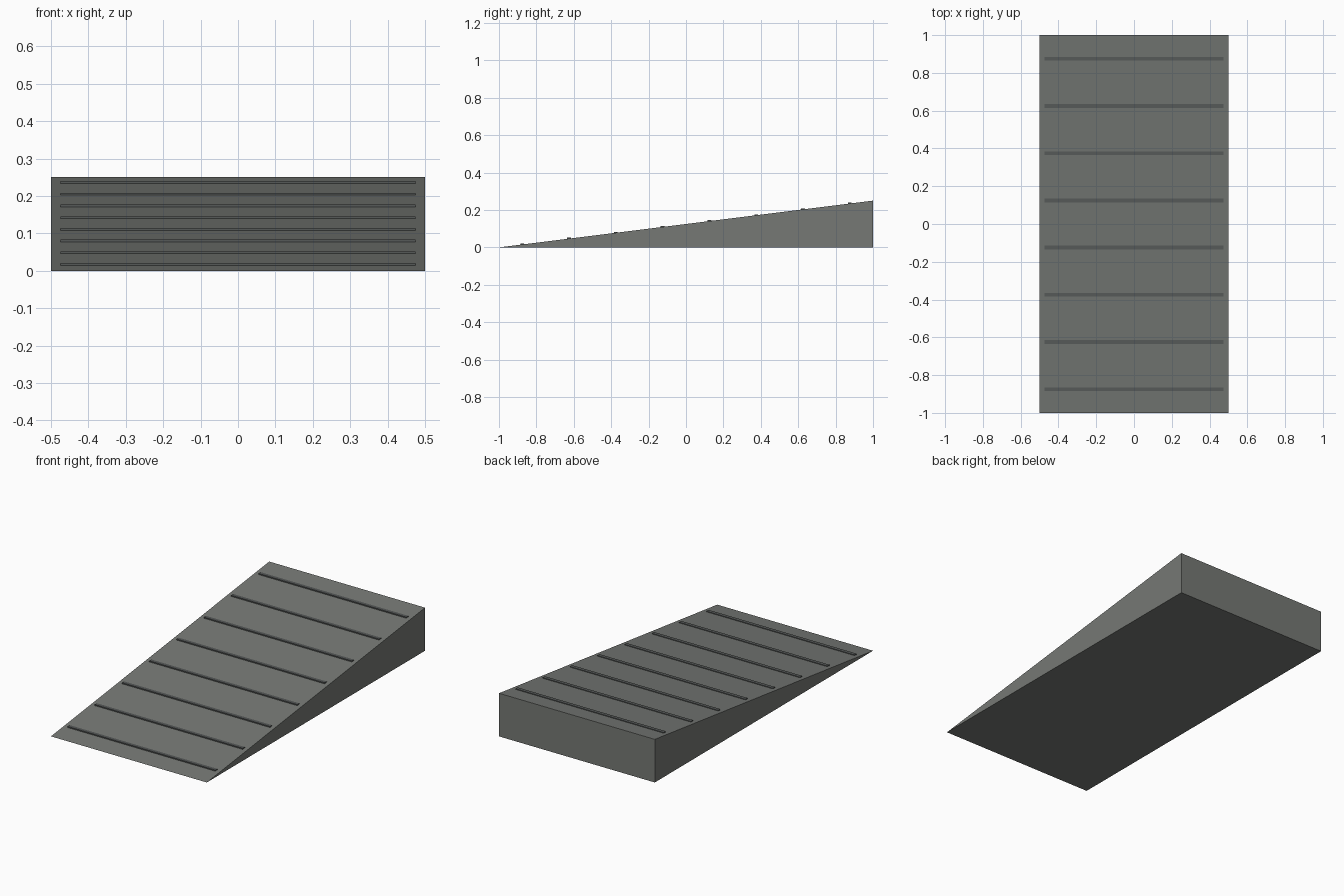
import bpy, bmesh

if "Cube" in bpy.data.objects:
    bpy.data.objects.remove(bpy.data.objects["Cube"])


def material(name, rgb):
    m = bpy.data.materials.new(name)
    m.diffuse_color = (*rgb, 1.0)
    m.use_nodes = True
    m.node_tree.nodes["Principled BSDF"].inputs["Base Color"].default_value = m.diffuse_color
    return m


def extrude_profile(name, profile, half_width, mat):
    """Extrude a closed (y, z) profile across x."""
    bm = bmesh.new()
    face = bm.faces.new([bm.verts.new((-half_width, y, z)) for y, z in profile])
    moved = bmesh.ops.extrude_face_region(bm, geom=[face])["geom"]
    bmesh.ops.translate(bm, vec=(2 * half_width, 0, 0),
                        verts=[v for v in moved if isinstance(v, bmesh.types.BMVert)])
    bmesh.ops.recalc_face_normals(bm, faces=bm.faces)
    mesh = bpy.data.meshes.new(name)
    bm.to_mesh(mesh)
    bm.free()
    mesh.materials.append(mat)
    obj = bpy.data.objects.new(name, mesh)
    bpy.context.collection.objects.link(obj)
    return obj


concrete = material("concrete_grey", (0.18, 0.19, 0.177))
rubber = material("dark_grip_grey", (0.092, 0.1, 0.098))

LENGTH, RISE = 2.0, 0.25

# Ramp wedge
extrude_profile("ramp", [(-1, 0), (1, 0), (1, RISE)], 0.5, concrete)

# Level grip strips, partly sunk into the slope
for i in range(8):
    y = -0.875 + 0.25 * i
    z = (y + 1) * RISE / LENGTH
    lo, hi = z - 0.002, z + 0.005
    extrude_profile(f"grip_strip_{i + 1}",
                    [(y - 0.01, lo), (y + 0.01, lo), (y + 0.01, hi), (y - 0.01, hi)],
                    0.475, rubber)
